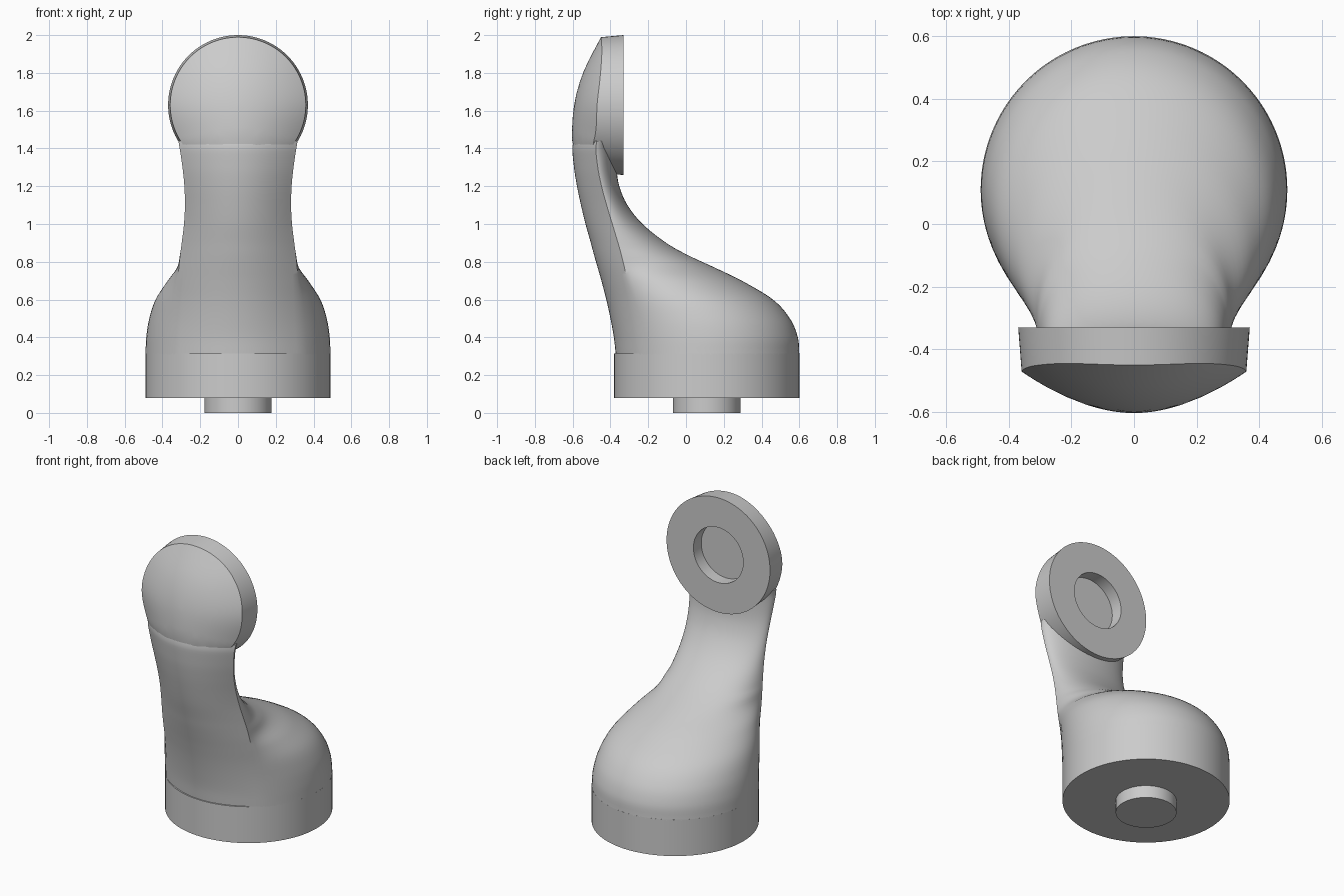
import bpy, bmesh, math

if "Cube" in bpy.data.objects:
    bpy.data.objects.remove(bpy.data.objects["Cube"])

grey = bpy.data.materials.new("plain grey")
grey.diffuse_color = (0.6, 0.6, 0.6, 1)
grey.use_nodes = True
grey.node_tree.nodes["Principled BSDF"].inputs["Base Color"].default_value = grey.diffuse_color

# Section keys by height: z, front y, back y, crease half width, crease y, full half width
KEYS = [
    (0.31, -0.372, 0.600, 0.338, -0.245, 0.490),
    (0.40, -0.382, 0.592, 0.333, -0.255, 0.486),
    (0.50, -0.400, 0.550, 0.326, -0.270, 0.470),
    (0.60, -0.422, 0.460, 0.321, -0.288, 0.436),
    (0.70, -0.448, 0.295, 0.317, -0.310, 0.372),
    (0.77, -0.468, 0.150, 0.313, -0.326, 0.322),
    (0.84, -0.488, 0.000, 0.306, -0.343, 0.307),
    (0.90, -0.504, -0.105, 0.298, -0.360, 0.298),
    (1.00, -0.532, -0.230, 0.286, -0.390, 0.286),
    (1.10, -0.556, -0.310, 0.281, -0.420, 0.281),
    (1.20, -0.577, -0.353, 0.284, -0.447, 0.284),
    (1.30, -0.593, -0.368, 0.294, -0.467, 0.294),
    (1.44, -0.604, -0.370, 0.316, -0.480, 0.316),
    (1.63, -0.592, -0.370, 0.360, -0.470, 0.360),
    (1.80, -0.545, -0.370, 0.360, -0.425, 0.360),
    (2.00, -0.445, -0.370, 0.360, -0.325, 0.360),
]


def section(z):
    """Smooth cubic interpolation of the section keys."""
    z = min(max(z, KEYS[0][0]), KEYS[-1][0])
    i = 0
    while i < len(KEYS) - 2 and z > KEYS[i + 1][0]:
        i += 1
    a, b = KEYS[i], KEYS[i + 1]
    p, n = KEYS[max(i - 1, 0)], KEYS[min(i + 2, len(KEYS) - 1)]
    h = b[0] - a[0]
    t = (z - a[0]) / h
    out = []
    for c in range(1, 6):
        m0 = (b[c] - p[c]) / (b[0] - p[0]) * h
        m1 = (n[c] - a[c]) / (n[0] - a[0]) * h
        out.append((2*t**3 - 3*t*t + 1) * a[c] + (t**3 - 2*t*t + t) * m0
                   + (3*t*t - 2*t**3) * b[c] + (t**3 - t*t) * m1)
    return out


def front_y(x, z):
    yf, _, xc, yc, _ = section(z)
    return yf + (yc - yf) * (x / xc) ** 2


def skin(name, rings):
    """Join closed rings of points into a capped smooth solid."""
    bm = bmesh.new()
    loops = [[bm.verts.new(p) for p in ring] for ring in rings]
    n = len(loops[0])
    for a, b in zip(loops, loops[1:]):
        for i in range(n):
            j = (i + 1) % n
            bm.faces.new((a[i], a[j], b[j], b[i]))
    bm.faces.new(loops[0])
    bm.faces.new(loops[-1])
    bmesh.ops.recalc_face_normals(bm, faces=bm.faces[:])
    me = bpy.data.meshes.new(name)
    bm.to_mesh(me)
    bm.free()
    ob = bpy.data.objects.new(name, me)
    bpy.context.collection.objects.link(ob)
    me.materials.append(grey)
    bpy.ops.object.select_all(action='DESELECT')
    ob.select_set(True)
    bpy.context.view_layer.objects.active = ob
    bpy.ops.object.shade_smooth_by_angle(angle=math.radians(30))
    return ob


def flat_ring(r, z, n=96):
    return [(r * math.cos(math.tau * i / n), 0.11 + r * math.sin(math.tau * i / n), z)
            for i in range(n)]


# Round base and its locating peg
skin("base_collar", [flat_ring(0.49, 0.08), flat_ring(0.49, 0.315)])
skin("base_peg", [flat_ring(0.178, 0.0), flat_ring(0.178, 0.09)])


# Swept body: gently bowed front, elliptical back, meeting at a crease
def body_ring(z):
    yf, yb, xc, yc, w = section(z)
    w = max(w, xc)
    s = math.sqrt(max(0.0, 1 - (xc / w) ** 2))
    cy = (yc + yb * s) / (1 + s)
    tuck = 0.008 * min(max((z - 1.40) / 0.04, 0), 1)   # sinks into the head
    pts = []
    for i in range(24):
        x = -xc + 2 * xc * i / 24
        pts.append((x, yf + (yc - yf) * (x / xc) ** 2 + tuck, z))
    start = -math.asin(s)
    for i in range(56):
        a = start + (math.pi - 2 * start) * i / 56
        pts.append((w * math.cos(a), cy + (yb - cy) * math.sin(a) + tuck, z))
    return pts


skin("swept_body", [body_ring(0.31 + 1.13 * i / 64) for i in range(65)])


# Round head: flat back face with a socket, domed front
def head_ring(r, y=None, n=96):
    pts = []
    for i in range(n):
        a = math.tau * i / n
        x, z = r * math.cos(a), 1.63 + r * math.sin(a)
        tuck = 0.01 * min(max((1.44 - z) / 0.05, 0), 1)  # hides inside the body
        pts.append((x, front_y(x, z) + tuck if y is None else y, z))
    return pts


rings = [head_ring(0.178, -0.41), head_ring(0.178, -0.33), head_ring(0.37, -0.33)]
rings += [head_ring(r) for r in (0.359, 0.345, 0.32, 0.28, 0.23, 0.18, 0.12, 0.06, 0.01)]
skin("socket_head", rings)
